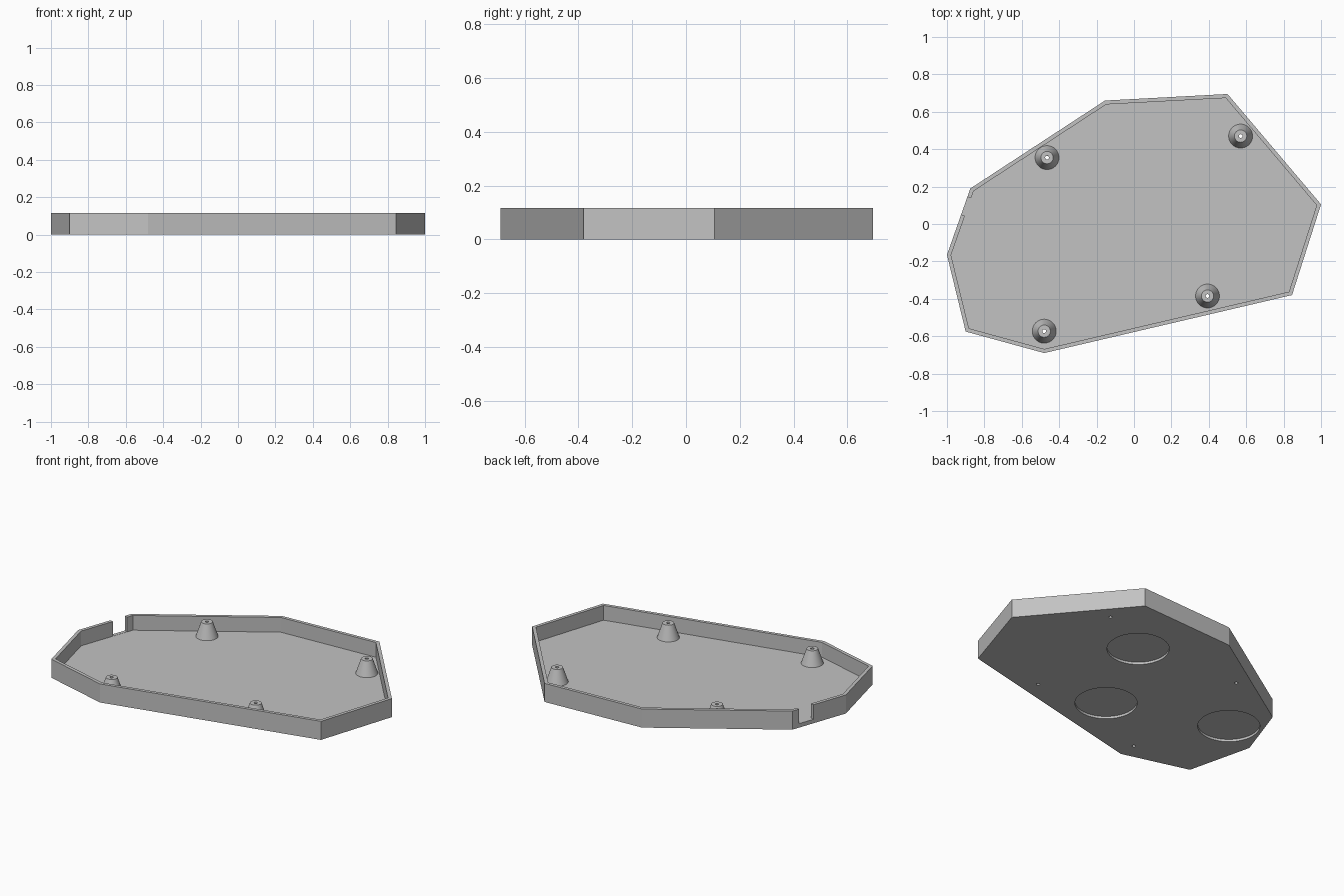
import bpy, bmesh, math
from mathutils import Matrix

cube = bpy.data.objects.get("Cube")
if cube:
    bpy.data.objects.remove(cube)

OUTLINE = [(-1, -0.165), (-0.9, -0.575), (-0.48, -0.69), (0.845, -0.38),
           (1, 0.105), (0.5, 0.695), (-0.155, 0.66), (-0.875, 0.19)]
POSTS = [(-0.465, 0.355), (0.57, 0.47), (0.393, -0.385), (-0.48, -0.573)]
RECESSES = [(0.215, 0.293), (-0.043, -0.3), (-0.749, -0.05)]
HEIGHT, FLOOR, WALL = 0.117, 0.024, 0.021
HOLE = 0.01

grey = bpy.data.materials.new("plain grey")
grey.use_nodes = True
colour = (0.54, 0.54, 0.54, 1)
grey.diffuse_color = colour
grey.node_tree.nodes["Principled BSDF"].inputs["Base Color"].default_value = colour


def make_object(name, bm):
    bmesh.ops.recalc_face_normals(bm, faces=bm.faces)
    mesh = bpy.data.meshes.new(name)
    bm.to_mesh(mesh)
    bm.free()
    mesh.materials.append(grey)
    obj = bpy.data.objects.new(name, mesh)
    bpy.context.collection.objects.link(obj)
    return obj


def activate(obj):
    bpy.ops.object.select_all(action='DESELECT')
    obj.select_set(True)
    bpy.context.view_layer.objects.active = obj


def cylinder(name, x, y, radius, bottom, top, segments):
    bm = bmesh.new()
    bmesh.ops.create_cone(bm, cap_ends=True, segments=segments, radius1=radius,
                          radius2=radius, depth=top - bottom,
                          matrix=Matrix.Translation((x, y, (top + bottom) / 2)))
    return make_object(name, bm)


def cut(target, cutter):
    cutter.hide_render = True
    mod = target.modifiers.new("cut", 'BOOLEAN')
    mod.operation = 'DIFFERENCE'
    mod.solver = 'EXACT'
    mod.object = cutter
    activate(target)
    bpy.ops.object.modifier_apply(modifier=mod.name)
    bpy.data.objects.remove(cutter)


# Tray: outline raised to a prism, then the top inset and pushed down
bm = bmesh.new()
base = bm.faces.new([bm.verts.new((x, y, 0)) for x, y in OUTLINE])
raised = bmesh.ops.extrude_face_region(bm, geom=[base], use_keep_orig=True)
bmesh.ops.translate(bm, vec=(0, 0, HEIGHT),
                    verts=[g for g in raised["geom"] if isinstance(g, bmesh.types.BMVert)])
bmesh.ops.recalc_face_normals(bm, faces=bm.faces)
top = max(bm.faces, key=lambda f: f.calc_center_median().z)
bmesh.ops.inset_region(bm, faces=[top], thickness=WALL, use_even_offset=True)
pocket = bmesh.ops.extrude_face_region(bm, geom=[top])
bmesh.ops.translate(bm, vec=(0, 0, FLOOR - HEIGHT),
                    verts=[g for g in pocket["geom"] if isinstance(g, bmesh.types.BMVert)])
if top.is_valid:
    bmesh.ops.delete(bm, geom=[top], context='FACES_ONLY')
tray = make_object("tray", bm)

# Cable notch in the side wall
(ax, ay), (bx, by) = OUTLINE[0], OUTLINE[-1]
angle = math.atan2(by - ay, bx - ax)
bm = bmesh.new()
bmesh.ops.create_cube(bm, size=1, matrix=Matrix.Translation((-0.905, 0.097, FLOOR + 0.101))
                      @ Matrix.Rotation(angle, 4, 'Z') @ Matrix.Diagonal((0.1, 0.1, 0.2, 1)))
cut(tray, make_object("notch_cutter", bm))

# Round shallow recesses underneath
for x, y in RECESSES:
    cut(tray, cylinder("recess_cutter", x, y, 0.178, -0.1, 0.015, 64))

# Screw holes through the floor
for x, y in POSTS:
    cut(tray, cylinder("hole_cutter", x, y, HOLE, -0.1, 0.06, 24))

# Hollow conical posts, turned from a closed profile
PROFILE = [(0.064, FLOOR), (0.033, 0.115), (HOLE, 0.115), (HOLE, FLOOR)]
for i, (x, y) in enumerate(POSTS):
    bm = bmesh.new()
    verts = [bm.verts.new((r, 0, z)) for r, z in PROFILE]
    edges = [bm.edges.new((verts[k], verts[(k + 1) % 4])) for k in range(4)]
    bmesh.ops.spin(bm, geom=verts + edges, axis=(0, 0, 1), cent=(0, 0, 0),
                   angle=2 * math.pi, steps=48)
    bmesh.ops.remove_doubles(bm, verts=bm.verts, dist=0.0001)
    bmesh.ops.translate(bm, verts=bm.verts, vec=(x, y, 0))
    post = make_object(f"screw_post_{i + 1}", bm)
    activate(post)
    bpy.ops.object.shade_smooth_by_angle(angle=math.radians(30))
